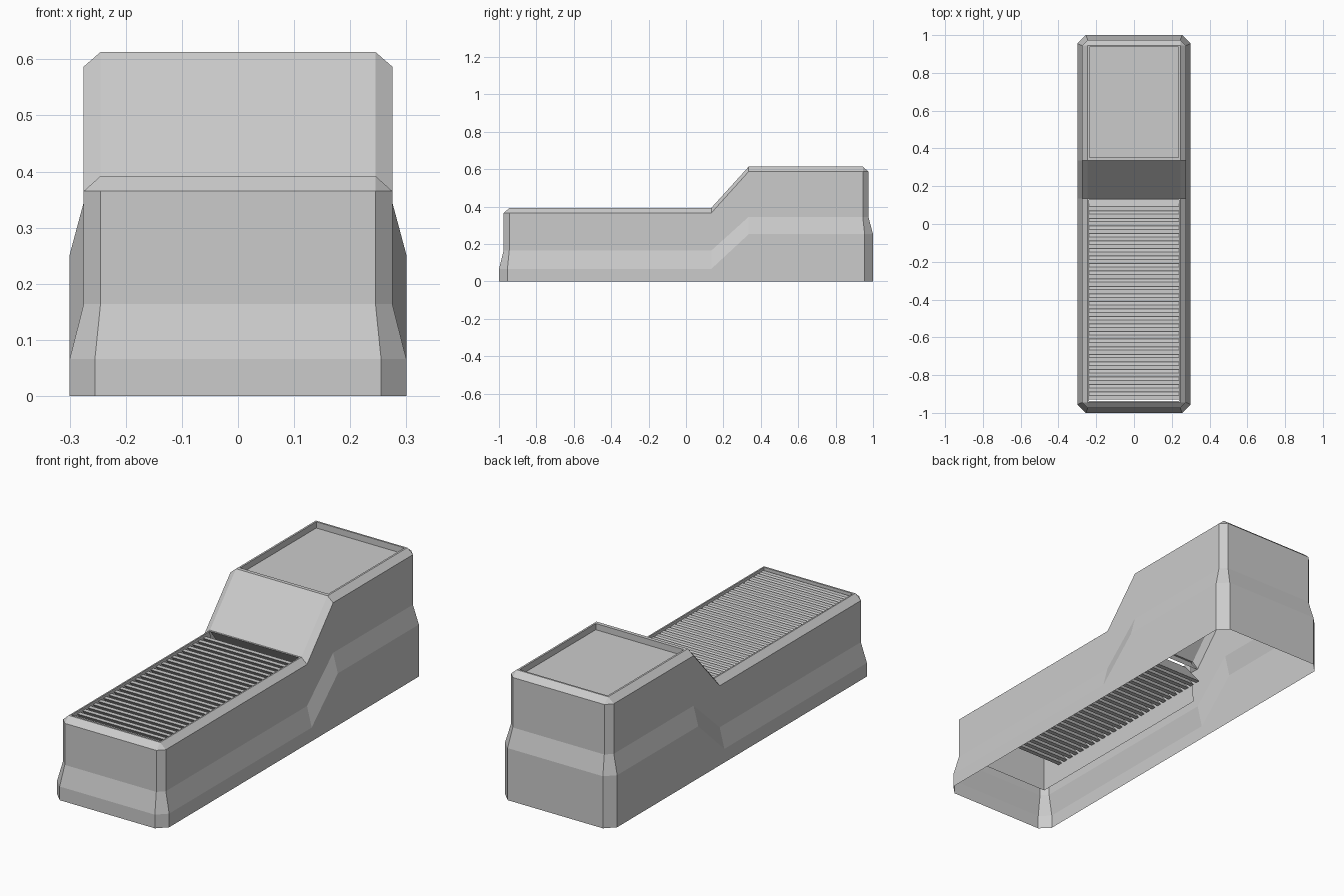
import bpy, bmesh

if "Cube" in bpy.data.objects:
    bpy.data.objects.remove(bpy.data.objects["Cube"])

Y0, Y1 = 0.135, 0.335            # start and end of the step slope


def add_object(name, bm):
    mesh = bpy.data.meshes.new(name)
    bm.to_mesh(mesh)
    bm.free()
    obj = bpy.data.objects.new(name, mesh)
    bpy.context.collection.objects.link(obj)
    return obj


def ring(bm, hx, hy, c, z_low, z_high):
    """Chamfered rectangle whose height steps up towards the back."""
    right = [(hx - c, -hy), (hx, -hy + c), (hx, Y0), (hx, Y1),
             (hx, hy - c), (hx - c, hy)]
    plan = right + [(-x, y) for x, y in reversed(right)]
    return [bm.verts.new((x, y, z_low if y <= Y0 else z_high)) for x, y in plan]


def bridge(bm, a, b):
    for i in range(len(a)):
        j = (i + 1) % len(a)
        bm.faces.new((a[i], a[j], b[j], b[i]))


def rect(bm, hx, ya, yb, za, zb=None):
    zb = za if zb is None else zb
    return [bm.verts.new(p) for p in
            ((hx, ya, za), (hx, yb, zb), (-hx, yb, zb), (-hx, ya, za))]


# Outer housing: open-bottomed shell with a flared, stepped skirt
bm = bmesh.new()
levels = [(0.30, 1.0, 0.045, 0.0, 0.0),
          (0.30, 1.0, 0.045, 0.066, 0.252),
          (0.275, 0.975, 0.03, 0.164, 0.345),
          (0.275, 0.975, 0.03, 0.365, 0.587),
          (0.245, 0.945, 0.0, 0.392, 0.613)]
rings = [ring(bm, *lv) for lv in levels]
for a, b in zip(rings, rings[1:]):
    bridge(bm, a, b)
top = rings[-1]
bm.faces.new((top[2], top[3], top[8], top[9]))
bmesh.ops.remove_doubles(bm, verts=bm.verts, dist=1e-4)
bmesh.ops.recalc_face_normals(bm, faces=bm.faces)
add_object("housing", bm)

# Rear raised deck: thin rim and sunken panel
bm = bmesh.new()
outer = rect(bm, 0.245, Y1, 0.945, 0.613)
inner = rect(bm, 0.236, Y1 + 0.018, 0.936, 0.613)
floor = rect(bm, 0.236, Y1 + 0.018, 0.936, 0.583)
bridge(bm, outer, inner)
bridge(bm, inner, floor)
bm.faces.new(floor)
add_object("rear_panel", bm)

# Front vent frame: thin rim, deep side walls and a short rear lip
bm = bmesh.new()
outer = rect(bm, 0.245, -0.945, Y0, 0.392)
inner = rect(bm, 0.238, -0.936, 0.126, 0.392)
low = rect(bm, 0.238, -0.936, 0.15, 0.17)
bridge(bm, outer, inner)
for i in (0, 2, 3):
    j = (i + 1) % 4
    bm.faces.new((inner[i], inner[j], low[j], low[i]))
lip = [bm.verts.new((x, 0.175, 0.33)) for x in (0.238, -0.238)]
bm.faces.new((inner[1], inner[2], lip[1], lip[0]))
add_object("vent_frame", bm)

# Angled louvre slats, repeated along the vent
bm = bmesh.new()
profile = [(-0.93, 0.38), (-0.908, 0.38), (-0.808, 0.26), (-0.83, 0.26)]
ends = [[bm.verts.new((x, y, z)) for y, z in profile] for x in (-0.237, 0.237)]
bridge(bm, *ends)
for e in ends:
    bm.faces.new(e)
bmesh.ops.recalc_face_normals(bm, faces=bm.faces)
slats = add_object("vent_slats", bm)
arr = slats.modifiers.new("repeat", 'ARRAY')
arr.count = 26
arr.use_relative_offset = False
arr.use_constant_offset = True
arr.constant_offset_displace = (0, 0.04, 0)
